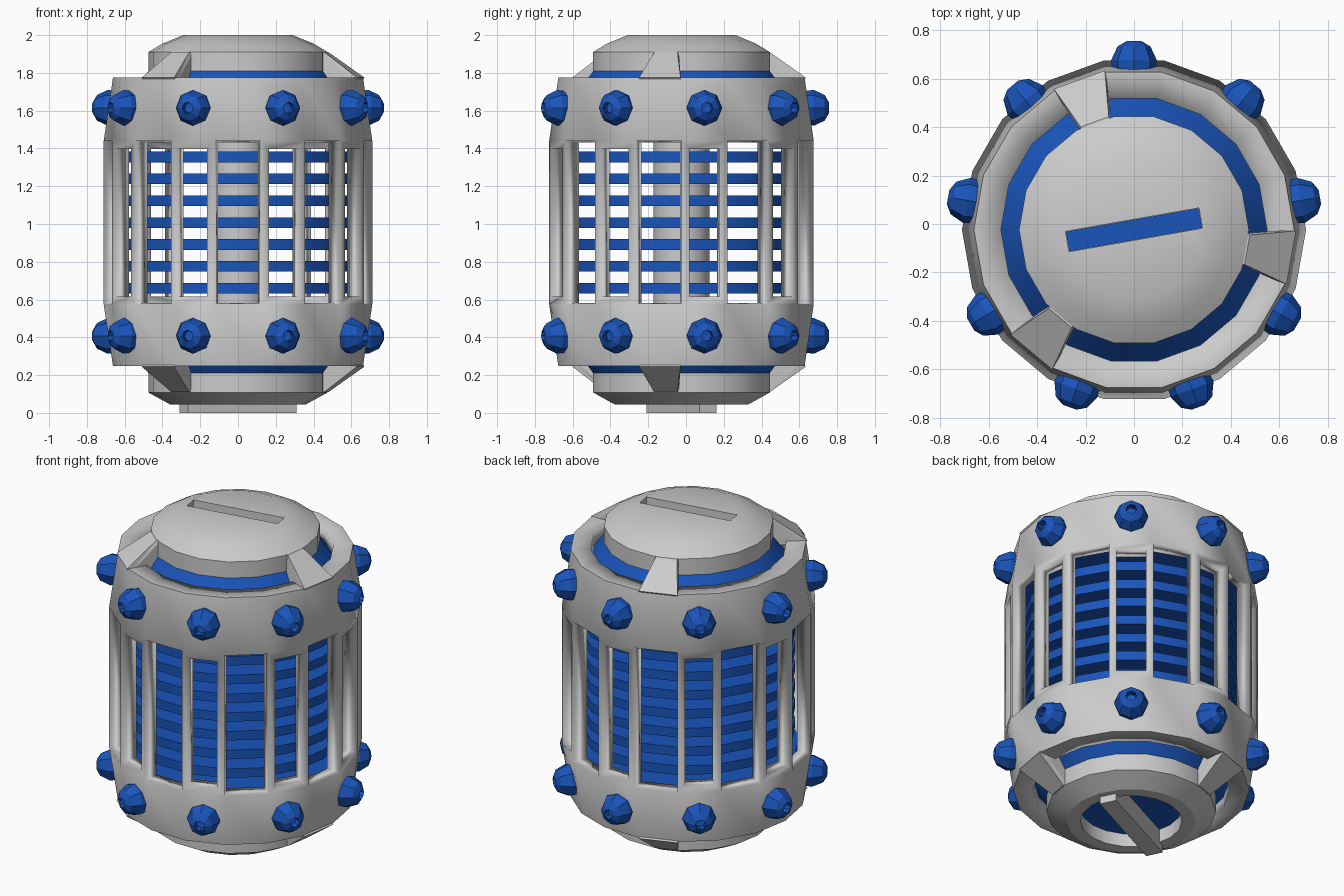
import bpy, bmesh
from math import sin, cos, radians, degrees, atan2
from mathutils import Matrix, Vector

if "Cube" in bpy.data.objects:
    bpy.data.objects.remove(bpy.data.objects["Cube"])

CY = -0.024          # axis of the drum
MID = 1.01           # mirror height of the two ends
SIDES = 18
AXIS = Matrix.Translation((0, CY, 0))
blue = bpy.data.materials.new("blue")
blue.diffuse_color = (0.01, 0.09, 0.5, 1)
blue.use_nodes = True
blue.node_tree.nodes["Principled BSDF"].inputs["Base Color"].default_value = blue.diffuse_color


def finish(bm, name, mat=None, smooth=True):
    bmesh.ops.recalc_face_normals(bm, faces=bm.faces)
    me = bpy.data.meshes.new(name)
    bm.to_mesh(me)
    bm.free()
    ob = bpy.data.objects.new(name, me)
    bpy.context.collection.objects.link(ob)
    if mat:
        me.materials.append(mat)
    bpy.ops.object.select_all(action='DESELECT')
    ob.select_set(True)
    bpy.context.view_layer.objects.active = ob
    if smooth:
        bpy.ops.object.shade_smooth_by_angle(angle=radians(25))
    return ob


def lathe(bm, profile, sides=SIDES, matrix=AXIS, phase=0):
    """Revolve (radius, height) points round z; radius 0 makes a pole."""
    rings = []
    for r, z in profile:
        n = 1 if r == 0 else sides
        rings.append([bm.verts.new(matrix @ Vector((
            r * cos(radians(phase + 360 * i / sides)),
            r * sin(radians(phase + 360 * i / sides)), z))) for i in range(n)])
    for a, b in zip(rings, rings[1:]):
        for i in range(sides):
            j = (i + 1) % sides
            quad = [a[i % len(a)], a[j % len(a)], b[j % len(b)], b[i % len(b)]]
            bm.faces.new(list(dict.fromkeys(quad)))


def turned(name, profile, mat=None):
    bm = bmesh.new()
    lathe(bm, profile)
    return finish(bm, name, mat)


def box(name, size, z, turn, mat=None):
    bm = bmesh.new()
    m = AXIS @ Matrix.Translation((0, 0, z)) @ Matrix.Rotation(radians(turn), 4, 'Z') @ Matrix.Diagonal((*size, 1))
    bmesh.ops.create_cube(bm, size=1, matrix=m)
    return finish(bm, name, mat, False)


def flip(profile):
    return [(r, 2 * MID - z) for r, z in profile]


# Outer shell: 18-sided drum with alternate open and framed windows
bm = bmesh.new()
lathe(bm, [(0.55, 1.775), (0.662, 1.775), (0.711, 1.44), (0.711, 0.575), (0.662, 0.248), (0.55, 0.248)])
bmesh.ops.recalc_face_normals(bm, faces=bm.faces)
wide, narrow = [], []
for f in bm.faces:
    c = f.calc_center_median()
    if abs(c.z - MID) < 0.1:
        k = round((degrees(atan2(c.y - CY, c.x)) - 90) / 20)
        (wide if k % 2 else narrow).append(f)
bmesh.ops.inset_individual(bm, faces=narrow, thickness=0.042, use_even_offset=True)
bmesh.ops.delete(bm, geom=wide + narrow, context='FACES')
shell = finish(bm, "shell")
sol = shell.modifiers.new("thickness", 'SOLIDIFY')
sol.thickness = 0.08
sol.offset = -1
sol.use_even_offset = True

# Inner core at both ends, central column and stacked fins
core = [(0, 1.45), (0.62, 1.45), (0.6, 1.7), (0.55, 1.71), (0.47, 1.815), (0, 1.815)]
turned("upper_core", core, blue)
turned("lower_core", flip(core), blue)
turned("column", [(0, 0.5), (0.15, 0.5), (0.15, 1.5), (0, 1.5)])
for i in range(7):
    z = 0.66 + i * 0.1158
    turned("fin", [(0, z - 0.028), (0.6, z - 0.028), (0.6, z + 0.028), (0, z + 0.028)], blue)

# Domed top cap with a slit
cap = turned("top_cap", [(0, 1.81), (0.475, 1.81), (0.475, 1.91), (0.40, 1.955), (0.29, 2.0), (0, 2.0)])
cutter = box("slit_cutter", (0.56, 0.085, 0.14), 2.0, 10)
cutter.hide_render = True
cut = cap.modifiers.new("slit", 'BOOLEAN')
cut.operation = 'DIFFERENCE'
cut.object = cutter
bpy.context.view_layer.objects.active = cap
bpy.ops.object.modifier_apply(modifier=cut.name)
bpy.data.objects.remove(cutter)
box("slit_floor", (0.558, 0.083, 0.02), 1.93, 10, blue)

# Bottom cap with a round recess and a grip bar
turned("bottom_cap", [(0, 0.21), (0.475, 0.21), (0.475, 0.108), (0.36, 0.045), (0.285, 0.045), (0.285, 0.14), (0, 0.14)])
turned("recess_floor", [(0, 0.145), (0.283, 0.145), (0.283, 0.125), (0, 0.125)], blue)
box("grip_bar", (0.64, 0.1, 0.14), 0.07, 26)

# Three flared brackets joining each cap to the shell
for name, top in (("upper_bracket", True), ("lower_bracket", False)):
    for turn in (110, 230, 350):
        bm = bmesh.new()
        m = AXIS @ Matrix.Rotation(radians(turn), 4, 'Z')
        sides = []
        for s in (-1, 1):
            pts = [(0.44, 0.062, 1.75), (0.44, 0.062, 1.91), (0.475, 0.062, 1.91), (0.66, 0.112, 1.775), (0.64, 0.112, 1.75)]
            sides.append([bm.verts.new(m @ Vector((x, s * y, z if top else 2 * MID - z))) for x, y, z in pts])
        a, b = sides
        bm.faces.new(a)
        bm.faces.new(b)
        for i in range(5):
            j = (i + 1) % 5
            bm.faces.new((a[i], a[j], b[j], b[i]))
        bmesh.ops.triangulate(bm, faces=[f for f in bm.faces if len(f.verts) == 5])
        finish(bm, name, smooth=False)

# Two rows of nine studs, each with a small hole facing outward
stud = [(0, 0.045), (0.03, 0.05), (0.03, 0.09), (0.068, 0.068), (0.095, 0.01), (0.088, -0.04), (0.05, -0.08), (0, -0.09)]
for name, z in (("upper_studs", 1.615), ("lower_studs", 0.408)):
    bm = bmesh.new()
    for i in range(9):
        m = (AXIS @ Matrix.Rotation(radians(90 + 40 * i), 4, 'Z')
             @ Matrix.Translation((0.69, 0, z)) @ Matrix.Rotation(radians(90), 4, 'Y'))
        lathe(bm, stud, 8, m)
    finish(bm, name, blue, False)
